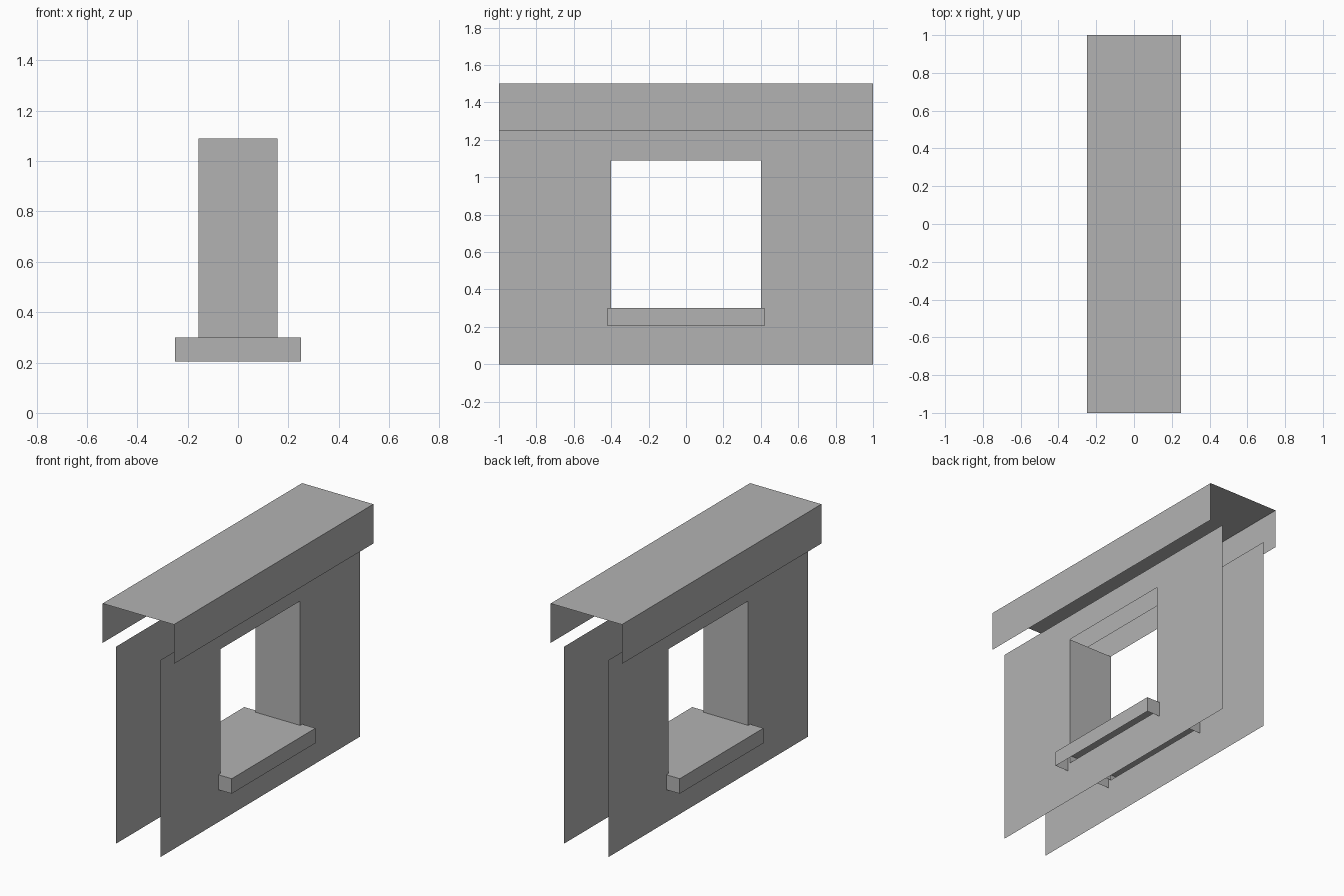
import bpy
import bmesh
from mathutils import Vector

# Remove the default cube
cube = bpy.data.objects.get("Cube")
if cube:
    bpy.data.objects.remove(cube, do_unlink=True)

# Shared dimensions
LENGTH = 1.0                      # half length of the wall
WALL_X = 0.157                    # half distance between the wall sheets
TRIM_X = 0.25                     # half width of cap and sill
CAP_LOW, CAP_TOP = 1.25, 1.5
HOLE_Y, HOLE_LOW, HOLE_TOP = 0.4, 0.25, 1.09
SILL_Y, SILL_LOW, SILL_TOP = 0.42, 0.205, 0.3

grey = bpy.data.materials.new("plain_grey")
grey.use_nodes = True
colour = (0.45, 0.45, 0.45, 1)
grey.diffuse_color = colour
grey.node_tree.nodes["Principled BSDF"].inputs["Base Color"].default_value = colour


def finish(name, bm):
    """Turn a bmesh into a named object."""
    mesh = bpy.data.meshes.new(name)
    bm.to_mesh(mesh)
    bm.free()
    mesh.materials.append(grey)
    obj = bpy.data.objects.new(name, mesh)
    bpy.context.collection.objects.link(obj)
    return obj


def add_face(bm, points, outward):
    """Add a face whose normal looks along the outward direction."""
    face = bm.faces.new([bm.verts.new(p) for p in points])
    face.normal_update()
    if face.normal.dot(Vector(outward)) < 0:
        face.normal_flip()


def open_box(name, half_x, half_y, low, top, closed_ends):
    """Thin upturned tray: a top and its skirts, open underneath."""
    bm = bmesh.new()
    bmesh.ops.create_cube(bm, size=1)
    bmesh.ops.scale(bm, vec=(2 * half_x, 2 * half_y, top - low), verts=bm.verts)
    bmesh.ops.translate(bm, vec=(0, 0, (low + top) / 2), verts=bm.verts)
    bm.normal_update()
    unwanted = [f for f in bm.faces if f.normal.z < -0.5
                or (not closed_ends and abs(f.normal.y) > 0.5)]
    bmesh.ops.delete(bm, geom=unwanted, context='FACES')
    return finish(name, bm)


def rectangle(half_y, low, top):
    return [(-half_y, low), (half_y, low), (half_y, top), (-half_y, top)]


# Wall sheets, each a frame around the window opening
outer = rectangle(LENGTH, 0, CAP_LOW)
inner = rectangle(HOLE_Y, HOLE_LOW, HOLE_TOP)
for name, side in (("left_wall", 1), ("right_wall", -1)):
    bm = bmesh.new()
    for i in range(4):
        j = (i + 1) % 4
        ring = (outer[i], outer[j], inner[j], inner[i])
        add_face(bm, [(side * WALL_X, y, z) for y, z in ring], (side, 0, 0))
    bmesh.ops.remove_doubles(bm, verts=bm.verts, dist=0.0001)
    finish(name, bm)

# Window jambs joining the two sheets
for name, side in (("back_jamb", 1), ("front_jamb", -1)):
    bm = bmesh.new()
    y = side * HOLE_Y
    add_face(bm, [(-WALL_X, y, HOLE_LOW), (WALL_X, y, HOLE_LOW),
                  (WALL_X, y, HOLE_TOP), (-WALL_X, y, HOLE_TOP)], (0, -side, 0))
    finish(name, bm)

# Sill and wall cap
open_box("window_sill", TRIM_X, SILL_Y, SILL_LOW, SILL_TOP, True)
open_box("wall_cap", TRIM_X, LENGTH, CAP_LOW, CAP_TOP, False)
